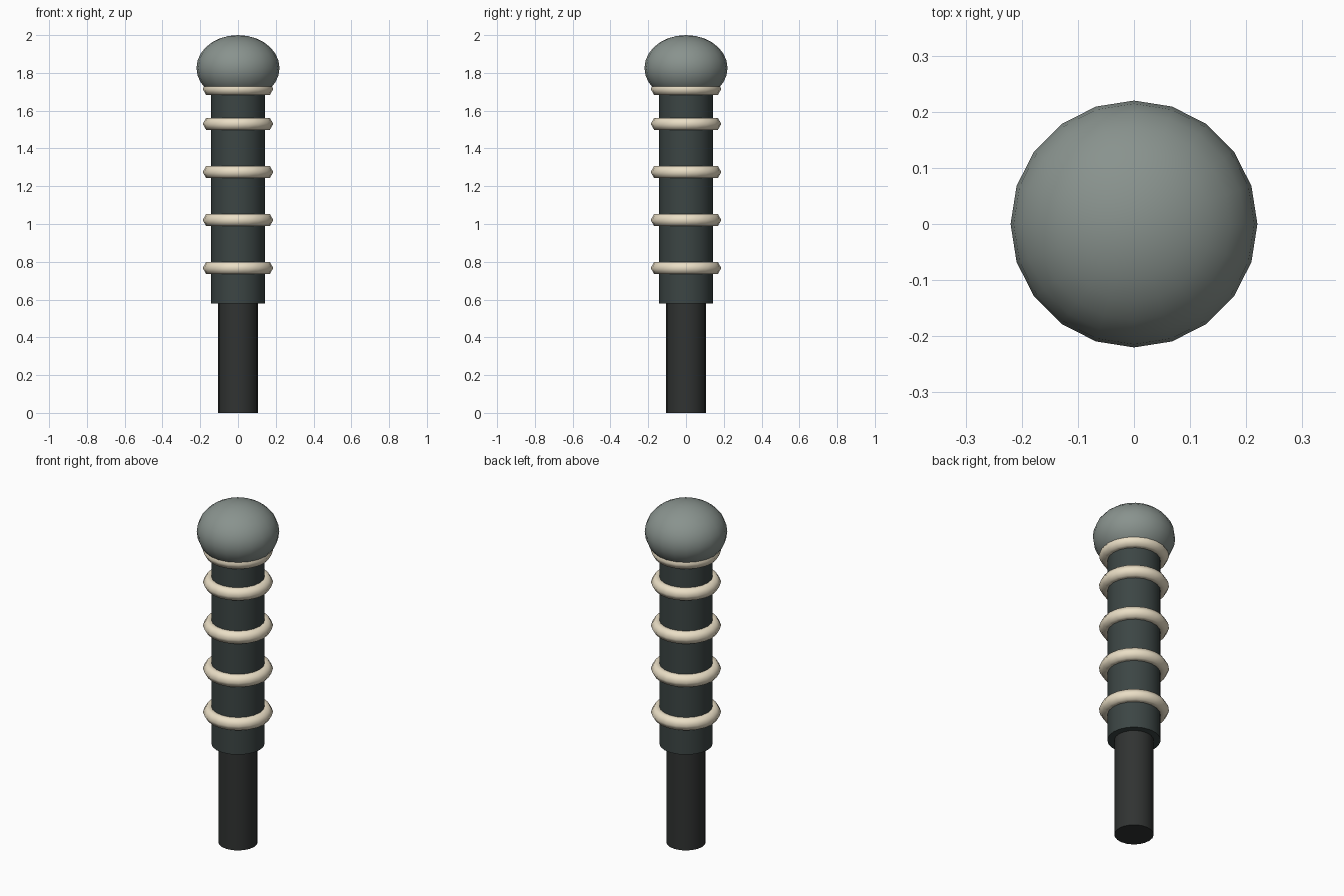
import bpy
from math import radians

if "Cube" in bpy.data.objects:
    bpy.data.objects.remove(bpy.data.objects["Cube"])

SIDES = 20


def paint(name, rgb):
    mat = bpy.data.materials.new(name)
    mat.diffuse_color = (*rgb, 1)
    mat.use_nodes = True
    mat.node_tree.nodes["Principled BSDF"].inputs["Base Color"].default_value = mat.diffuse_color
    return mat


def finish(name, mat, angle=40):
    obj = bpy.context.object
    obj.name = name
    obj.data.materials.append(mat)
    bpy.ops.object.shade_smooth_by_angle(angle=radians(angle))
    return obj


def rod(name, radius, z0, z1, mat):
    bpy.ops.mesh.primitive_cylinder_add(vertices=SIDES, radius=radius, depth=z1 - z0,
                                        location=(0, 0, (z0 + z1) / 2))
    return finish(name, mat)


black = paint("black", (0.03, 0.033, 0.032))
dark = paint("dark_green_grey", (0.045, 0.06, 0.058))
grey = paint("grey_green", (0.25, 0.29, 0.27))
cream = paint("cream", (0.82, 0.73, 0.56))

# Lower handle and thicker shaft
rod("handle", 0.105, 0, 0.60, black)
rod("shaft", 0.142, 0.58, 1.76, dark)

# Cream rings with a six-sided section
for i, z in enumerate((0.767, 1.021, 1.275, 1.53, 1.715)):
    bpy.ops.mesh.primitive_torus_add(major_segments=SIDES, minor_segments=6,
                                     major_radius=0.15, minor_radius=0.037,
                                     location=(0, 0, z))
    finish(f"ring_{i + 1}", cream, 75)

# Flattened round knob on top
bpy.ops.mesh.primitive_uv_sphere_add(segments=SIDES, ring_count=14, radius=1,
                                     location=(0, 0, 1.826))
knob = finish("knob", grey)
knob.scale = (0.22, 0.22, 0.174)
